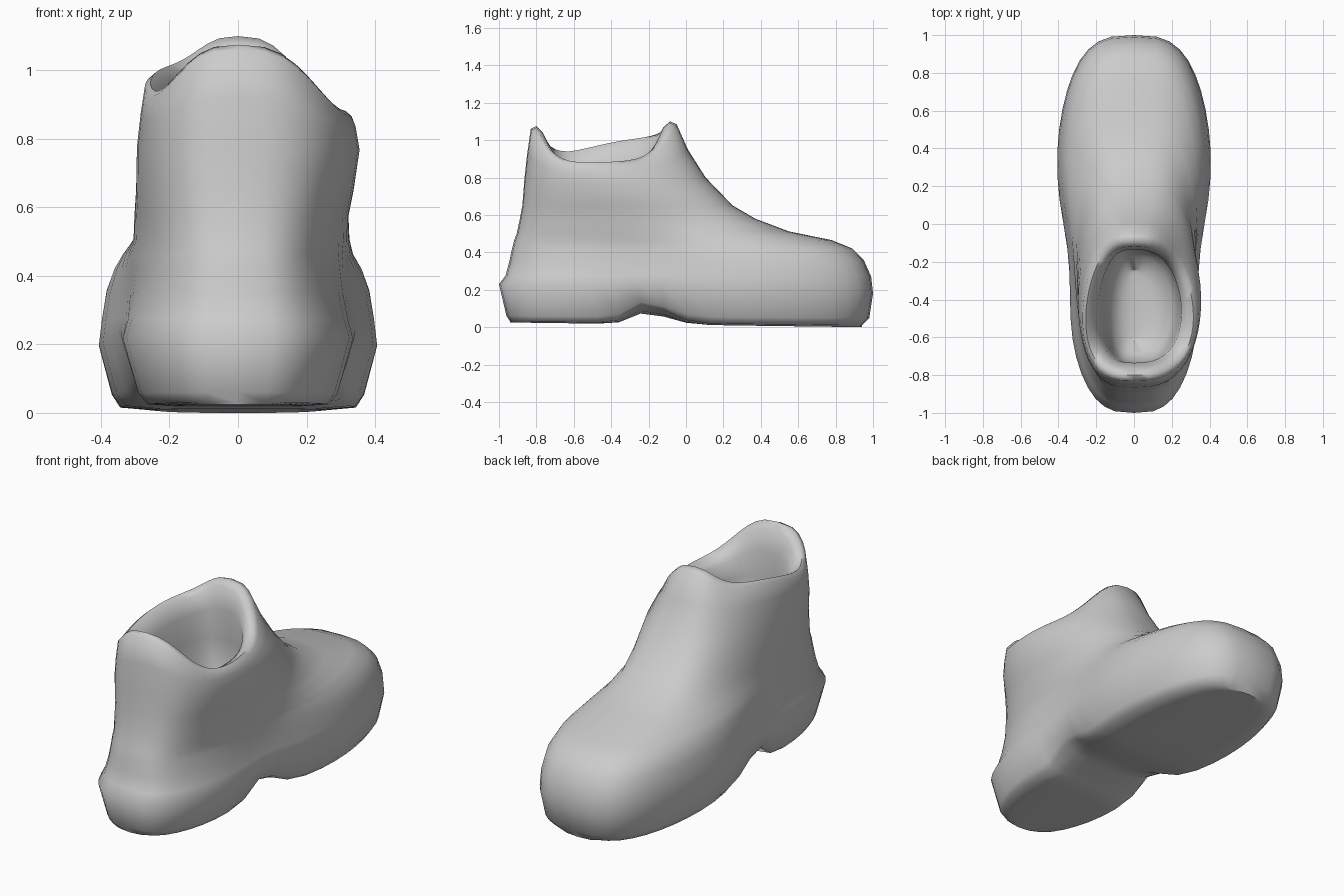
import bpy, bmesh, math

SEG = 48


def outline(bm, yb, zb, yf, zf, wb, wf, xc=0.0, dip=0.0, p=0.65, arch=0.0, pinch=0.0, xs=1.0):
    """One closed loop from heel (yb, zb) to toe (yf, zf) with rounded sides."""
    loop = []
    for i in range(SEG):
        t = 2 * math.pi * i / SEG
        c, s = math.cos(t), math.sin(t)
        if abs(s) < 1e-6:
            s = 0.0
        k = (1 + c) / 2
        y = yb + (yf - yb) * k
        width = wb + (wf - wb) * k
        spread = 0.10 if y < -0.22 else 0.17
        waist = math.exp(-((y + 0.22) / spread) ** 2)
        broad = math.exp(-((y + 0.2) / 0.36) ** 2)
        x = math.copysign(abs(s) ** p, s) * (width - pinch * broad) * xs
        z = zb + (zf - zb) * k
        # collar dips lower on the right and at the left rear
        z -= dip * (1 - abs(c) ** 5) * (0.83 + 0.25 * s + 0.7 * (k - 0.5) * min(s, 0))
        z += arch * waist
        loop.append(bm.verts.new((x + xc * abs(s) * xs, y, z)))
    return loop


bm = bmesh.new()
loops = []

# underside, from the centre line out to the edge
for xs, lift in ((0, 0.06), (0.35, 0.06), (0.7, 0.075)):
    loops.append(outline(bm, -0.94, 0.025, 0.94, 0.0, 0.31, 0.395,
                         arch=lift, pinch=0.07, xs=xs))

# sole wall: heel y, z, toe y, z, heel width, toe width, arch, waist pinch
for yb, zb, yf, zf, wb, wf, lift, pinch in (
        (-0.94, 0.03, 0.94, 0.01, 0.31, 0.395, 0.10, 0.07),
        (-0.96, 0.06, 0.98, 0.05, 0.33, 0.42, 0.08, 0.06),
        (-1.0, 0.23, 1.0, 0.18, 0.38, 0.455, 0.03, 0.06),
        (-0.965, 0.275, 0.99, 0.27, 0.36, 0.45, 0.01, 0.055)):
    loops.append(outline(bm, yb, zb, yf, zf, wb, wf, arch=lift, pinch=pinch))

# upper, collar rim and lining: heel y, z, toe y, z, widths, x shift, side dip, waist pinch
for n, (yb, zb, yf, zf, wb, wf, xc, dip, pinch) in enumerate((
        (-0.945, 0.35, 0.95, 0.36, 0.335, 0.44, 0.0, 0, 0.045),
        (-0.93, 0.42, 0.89, 0.42, 0.325, 0.41, 0.0, 0, 0.035),
        (-0.92, 0.46, 0.78, 0.465, 0.32, 0.37, 0.0, 0, 0.02),
        (-0.905, 0.50, 0.55, 0.512, 0.315, 0.335, 0.01, 0, 0.01),
        (-0.89, 0.57, 0.37, 0.58, 0.315, 0.31, 0.01, 0, 0),
        (-0.875, 0.65, 0.25, 0.65, 0.325, 0.31, 0.02, 0, 0),
        (-0.865, 0.78, 0.105, 0.80, 0.34, 0.31, 0.03, 0.02, 0),
        (-0.85, 0.92, 0.01, 0.95, 0.335, 0.29, 0.03, 0.09, 0),
        (-0.83, 1.06, -0.05, 1.085, 0.33, 0.27, 0.03, 0.19, 0),
        (-0.80, 1.075, -0.085, 1.10, 0.315, 0.25, 0.03, 0.19, 0),
        (-0.765, 1.04, -0.12, 1.07, 0.275, 0.22, 0.03, 0.18, 0),
        (-0.735, 0.93, -0.135, 0.95, 0.24, 0.20, 0.03, 0.09, 0),
        (-0.735, 0.78, -0.13, 0.78, 0.215, 0.20, 0.04, 0.02, 0),
        (-0.73, 0.62, -0.12, 0.62, 0.19, 0.18, 0.04, 0, 0),
        (-0.69, 0.52, -0.17, 0.52, 0.16, 0.15, 0.04, 0, 0))):
    loops.append(outline(bm, yb, zb, yf, zf, wb, wf, xc, dip,
                         p=min(0.65 + 0.01 * n, 0.72), pinch=pinch))

# rounded floor of the opening
for xs, z in ((0.5, 0.48), (0, 0.47)):
    loops.append(outline(bm, -0.62, z, -0.24, z, 0.16, 0.15, 0.04, p=0.68, xs=xs))

# skin the loops together
for a, b in zip(loops, loops[1:]):
    for i in range(SEG):
        j = (i + 1) % SEG
        bm.faces.new((a[i], a[j], b[j], b[i]))
bmesh.ops.remove_doubles(bm, verts=bm.verts[:], dist=0.0005)
bmesh.ops.recalc_face_normals(bm, faces=bm.faces[:])

mesh = bpy.data.meshes.new("ankle_boot")
bm.to_mesh(mesh)
bm.free()
boot = bpy.data.objects.new("ankle_boot", mesh)
bpy.context.collection.objects.link(boot)
bpy.context.view_layer.objects.active = boot
boot.select_set(True)
bpy.ops.object.shade_smooth_by_angle(angle=math.radians(70))
